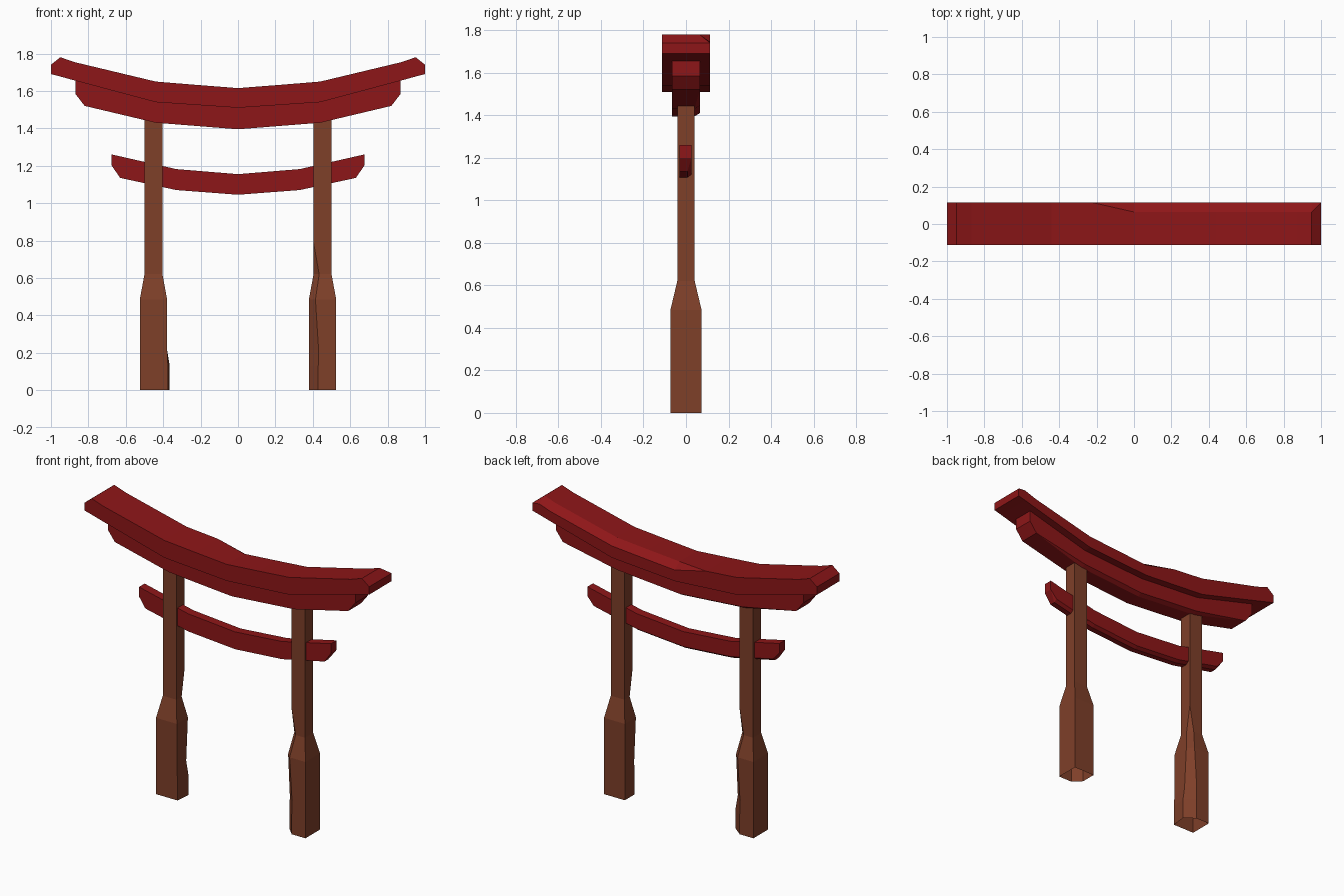
import bpy, bmesh

if "Cube" in bpy.data.objects:
    bpy.data.objects.remove(bpy.data.objects["Cube"])


def material(name, color):
    m = bpy.data.materials.new(name)
    m.diffuse_color = (*color, 1)
    m.use_nodes = True
    m.node_tree.nodes["Principled BSDF"].inputs["Base Color"].default_value = m.diffuse_color
    return m


RED = material("red_paint", (0.27, 0.008, 0.009))
BROWN = material("brown_wood", (0.21, 0.05, 0.022))


def loft(name, rings, mat, caps=True):
    """Skin a list of equal-length rings into a flat-shaded mesh."""
    bm = bmesh.new()
    loops = [[bm.verts.new(p) for p in ring] for ring in rings]
    for a, b in zip(loops, loops[1:]):
        for i in range(len(a)):
            j = (i + 1) % len(a)
            bm.faces.new((a[i], a[j], b[j], b[i]))
    if caps:
        bm.faces.new(loops[0])
    bm.faces.new(loops[-1])
    bmesh.ops.remove_doubles(bm, verts=bm.verts, dist=0.0005)
    bmesh.ops.recalc_face_normals(bm, faces=bm.faces)
    me = bpy.data.meshes.new(name)
    bm.to_mesh(me)
    bm.free()
    me.materials.append(mat)
    ob = bpy.data.objects.new(name, me)
    bpy.context.collection.objects.link(ob)
    return ob


def beam(name, half, y0, y1, cut, cut_range, cut_top):
    """Curved beam from mirrored stations (x, bottom, top); one back edge is chipped."""
    stations = [(-x, b, t) for x, b, t in reversed(half) if x > 0] + half
    rings = []
    for x, b, t in stations:
        cy, cz = cut if cut_range[0] <= x <= cut_range[1] else (0, 0)
        if cut_top:
            rings.append([(x, y0, b), (x, y1, b), (x, y1, t - cz), (x, y1 - cy, t), (x, y0, t)])
        else:
            rings.append([(x, y0, b), (x, y1 - cy, b), (x, y1, b + cz), (x, y1, t), (x, y0, t)])
    return loft(name, rings, RED)


# Wide top beam with slanted ends and a planed back edge on the right half
beam("top_beam",
     [(0, 1.51, 1.615), (0.22, 1.525, 1.632), (0.44, 1.54, 1.65), (0.87, 1.655, 1.753),
      (0.95, 1.677, 1.78), (1.0, 1.69, 1.74)],
     -0.112, 0.114, (0.05, 0.035), (0, 0.96), True)

# Narrower beam directly below it
beam("under_beam",
     [(0, 1.395, 1.515), (0.44, 1.43, 1.545), (0.82, 1.52, 1.645), (0.87, 1.585, 1.655)],
     -0.065, 0.065, (0.025, 0.015), (-0.5, 0.5), False)

# Tie beam passing through both pillars
beam("tie_beam",
     [(0, 1.045, 1.155), (0.33, 1.07, 1.182), (0.63, 1.135, 1.25), (0.675, 1.20, 1.26)],
     -0.03, 0.026, (0.02, 0.015), (-0.64, 0.64), False)


def pillar(name, side, chip_y, bulge):
    """Square post, thick at the foot, with one worn inner edge; open underneath."""
    # (z, half width x, half depth y, chip size, foot bulge)
    levels = [(0, 0.073, 0.073, 0.05, bulge), (0.13, 0.073, 0.073, 0.05, bulge),
              (0.215, 0.073, 0.073, 0.052, 0), (0.485, 0.073, 0.073, 0.035, 0),
              (0.62, 0.048, 0.041, 0.03, 0), (0.79, 0.048, 0.041, 0, 0),
              (1.45, 0.048, 0.041, 0, 0)]
    rings = []
    for z, hx, hy, c, b in levels:
        local = [(hx, -hy), (hx, hy), (-hx + c, hy), (-hx - b, hy - c), (-hx - b * 0.3, -hy)]
        rings.append([(side * (0.452 + x), chip_y * y, z) for x, y in local])
    return loft(name, rings, BROWN, caps=False)


# Pillars
pillar("right_pillar", 1, -1, 0)
pillar("left_pillar", -1, 1, 0.014)
